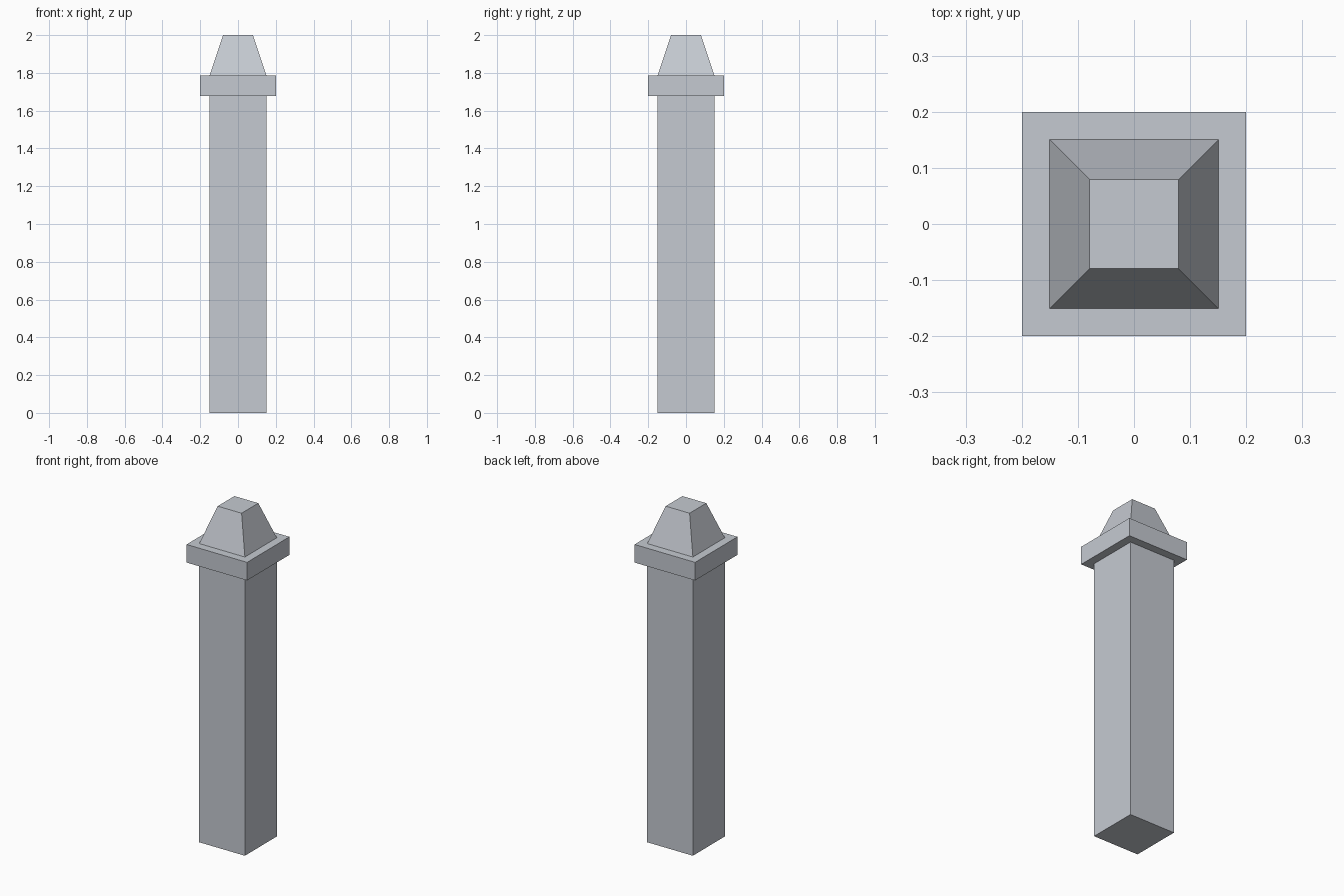
import bpy
import bmesh

if "Cube" in bpy.data.objects:
    bpy.data.objects.remove(bpy.data.objects["Cube"])

stone = bpy.data.materials.new("light grey stone")
stone.diffuse_color = (0.56, 0.59, 0.64, 1.0)
stone.use_nodes = True
stone.node_tree.nodes["Principled BSDF"].inputs["Base Color"].default_value = stone.diffuse_color


def square_block(name, z0, z1, half_bottom, half_top):
    """Square block, optionally tapered, between two heights."""
    bm = bmesh.new()
    bmesh.ops.create_cube(bm, size=2.0)
    for v in bm.verts:
        top = v.co.z > 0
        half = half_top if top else half_bottom
        v.co = (v.co.x * half, v.co.y * half, z1 if top else z0)
    mesh = bpy.data.meshes.new(name)
    bm.to_mesh(mesh)
    bm.free()
    mesh.materials.append(stone)
    obj = bpy.data.objects.new(name, mesh)
    bpy.context.collection.objects.link(obj)
    return obj


# Post, overhanging collar and tapered cap
square_block("post_shaft", 0.0, 1.677, 0.151, 0.151)
square_block("collar", 1.677, 1.785, 0.2, 0.2)
square_block("tapered_cap", 1.785, 2.0, 0.151, 0.079)
